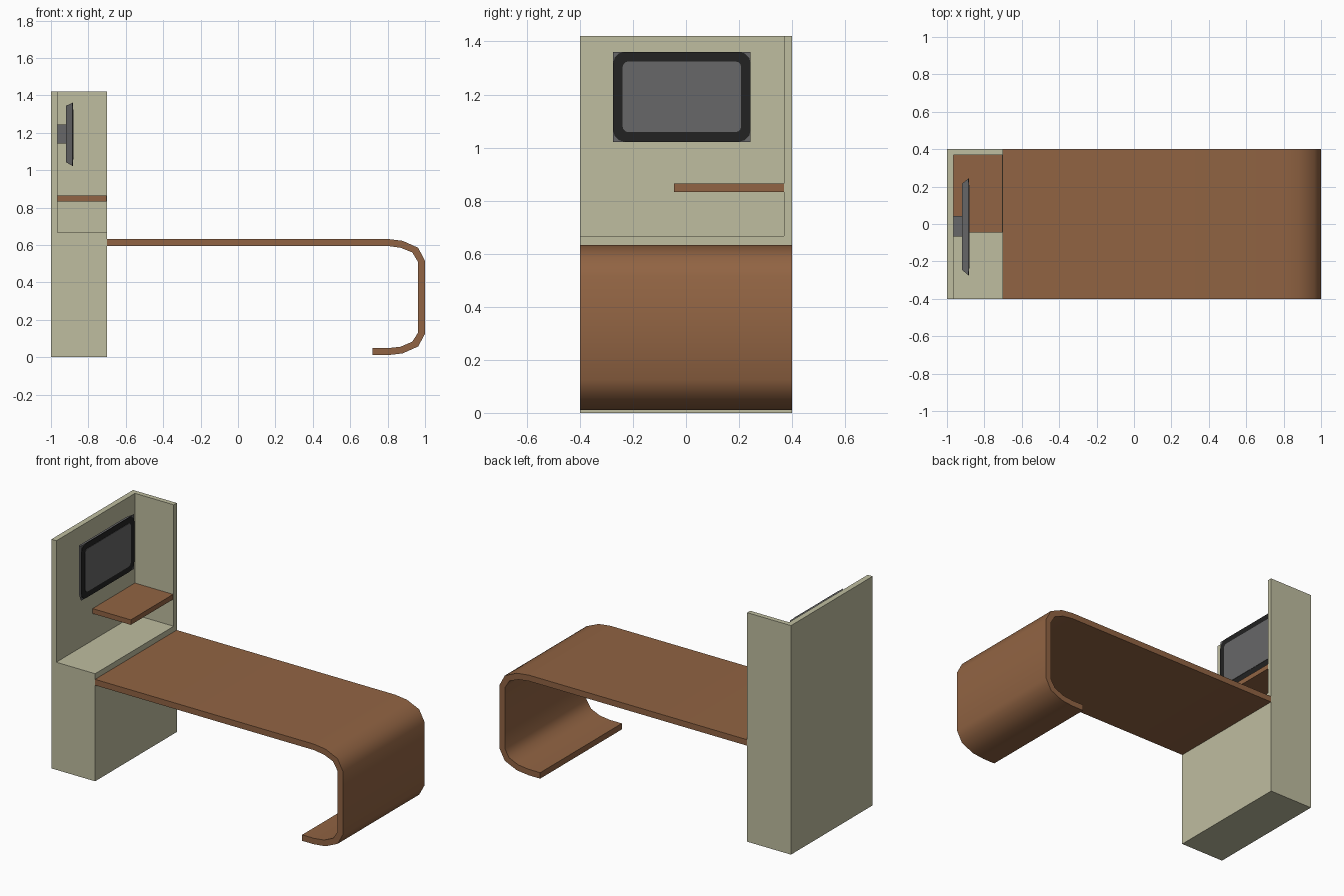
import bpy, bmesh, math
from mathutils import Vector

if "Cube" in bpy.data.objects:
    bpy.data.objects.remove(bpy.data.objects["Cube"])


def material(name, r, g, b):
    m = bpy.data.materials.new(name)
    m.diffuse_color = (r, g, b, 1)
    m.use_nodes = True
    m.node_tree.nodes["Principled BSDF"].inputs["Base Color"].default_value = m.diffuse_color
    return m


CREAM = material("cream panel", 0.52, 0.51, 0.35)
WOOD = material("brown wood", 0.285, 0.127, 0.056)
GREY = material("screen grey", 0.135, 0.135, 0.138)
BLACK = material("bezel black", 0.016, 0.016, 0.016)


def loft(name, ring_a, ring_b, mat, smooth=None):
    """Closed solid between two rings with the same number of points."""
    bm = bmesh.new()
    a = [bm.verts.new(p) for p in ring_a]
    b = [bm.verts.new(p) for p in ring_b]
    n = len(a)
    bm.faces.new(a)
    bm.faces.new(b[::-1])
    for i in range(n):
        j = (i + 1) % n
        bm.faces.new((a[i], b[i], b[j], a[j]))
    bmesh.ops.recalc_face_normals(bm, faces=bm.faces)
    me = bpy.data.meshes.new(name)
    bm.to_mesh(me)
    bm.free()
    me.materials.append(mat)
    ob = bpy.data.objects.new(name, me)
    bpy.context.collection.objects.link(ob)
    if smooth:
        for p in me.polygons:
            p.use_smooth = True
        me.set_sharp_from_angle(angle=math.radians(smooth))
    return ob


def rect(x, y0, y1, z0, z1):
    return [(x, y0, z0), (x, y1, z0), (x, y1, z1), (x, y0, z1)]


def box(name, x0, x1, y0, y1, z0, z1, mat):
    return loft(name, rect(x0, y0, y1, z0, z1), rect(x1, y0, y1, z0, z1), mat)


def rounded(x, y0, y1, z0, z1, r, seg=3):
    """Rounded rectangle in the plane of the screen."""
    pts = []
    for k, (cy, cz) in enumerate([(y1 - r, z1 - r), (y0 + r, z1 - r),
                                  (y0 + r, z0 + r), (y1 - r, z0 + r)]):
        for s in range(seg + 1):
            t = math.pi / 2 * (k + s / seg)
            pts.append((x, cy + r * math.cos(t), cz + r * math.sin(t)))
    return pts


# Cabinet: solid base with a back wall and one side wall, cut from a block
cabinet = box("cabinet", -1, -0.7, -0.4, 0.4, 0, 1.42, CREAM)
cutter = box("cabinet_cutter", -0.966, -0.5, -0.6, 0.37, 0.667, 1.6, CREAM)
cutter.hide_render = True
cutter.hide_viewport = True
cut = cabinet.modifiers.new("niche", 'BOOLEAN')
cut.operation = 'DIFFERENCE'
cut.solver = 'EXACT'
cut.object = cutter

# Desk top that bends down into a curved leg and foot
outer = [(-0.7, 0.632), (0.80, 0.632), (0.88, 0.622), (0.963, 0.585), (1.0, 0.515),
         (1.0, 0.125), (0.963, 0.057), (0.88, 0.02), (0.80, 0.011), (0.72, 0.011)]
inner = [(0.72, 0.048), (0.80, 0.048), (0.87, 0.056), (0.932, 0.083), (0.962, 0.13),
         (0.962, 0.51), (0.932, 0.56), (0.87, 0.585), (0.80, 0.595), (-0.7, 0.595)]
profile = outer + inner
loft("desk", [(x, -0.4, z) for x, z in profile],
     [(x, 0.4, z) for x, z in profile], WOOD, smooth=45)

# Small shelf in the niche
box("shelf", -0.966, -0.704, -0.045, 0.37, 0.833, 0.864, WOOD)

# Monitor: wall mount, tapered housing, bezel and glass plates
box("monitor_mount", -0.966, -0.917, -0.067, 0.043, 1.143, 1.245, GREY)
loft("monitor_housing", rect(-0.919, -0.246, 0.217, 1.042, 1.344),
     rect(-0.884, -0.275, 0.244, 1.022, 1.361), GREY)
for name, x, edge, r, mat in (("monitor_bezel", -0.882, 0.0, 0.045, BLACK),
                              ("monitor_glass", -0.880, 0.036, 0.022, GREY)):
    size = (-0.275 + edge, 0.244 - edge, 1.022 + edge, 1.361 - edge, r)
    loft(name, rounded(x - 0.003, *size), rounded(x, *size), mat)
